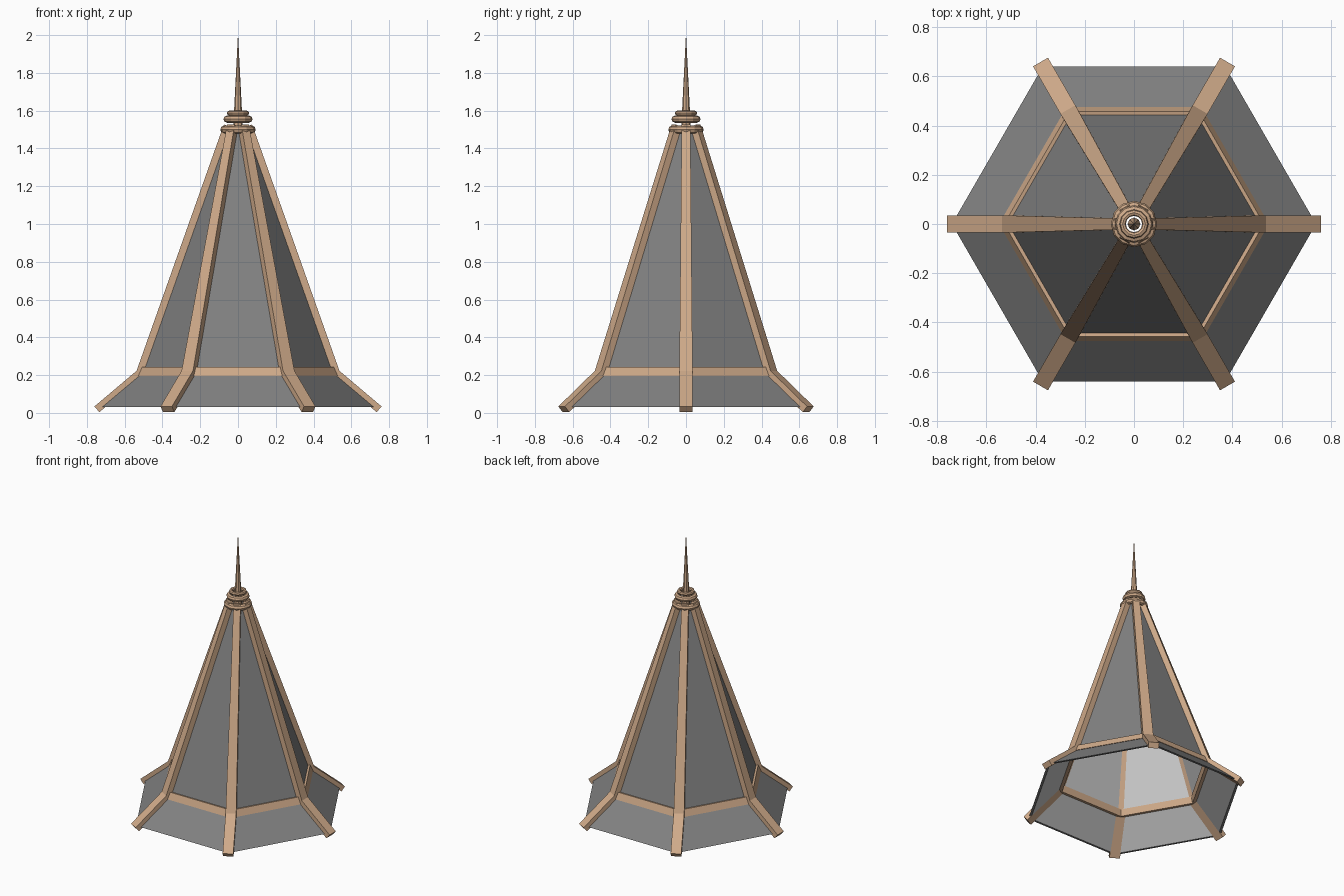
import bpy
import bmesh
from math import cos, sin, pi
from mathutils import Vector, Matrix

cube = bpy.data.objects.get("Cube")
if cube:
    bpy.data.objects.remove(cube)


def make_material(name, rgb):
    mat = bpy.data.materials.new(name)
    mat.use_nodes = True
    mat.diffuse_color = (*rgb, 1)
    mat.node_tree.nodes["Principled BSDF"].inputs["Base Color"].default_value = (*rgb, 1)
    return mat


wood = make_material("tan wood", (0.62, 0.40, 0.25))
slate = make_material("grey slate", (0.22, 0.22, 0.22))
lining = make_material("pale lining", (0.58, 0.58, 0.58))


def finish(name, bm, mats):
    bmesh.ops.recalc_face_normals(bm, faces=bm.faces)
    mesh = bpy.data.meshes.new(name)
    bm.to_mesh(mesh)
    bm.free()
    for mat in mats:
        mesh.materials.append(mat)
    obj = bpy.data.objects.new(name, mesh)
    bpy.context.collection.objects.link(obj)
    return obj


def revolve(name, profile, sides, mats, slots=None):
    """Sweep a closed (radius, z) profile round the z axis with flat sides."""
    bm = bmesh.new()
    loops = [[bm.verts.new((r * cos(2 * pi * i / sides), r * sin(2 * pi * i / sides), z))
              for r, z in profile] for i in range(sides)]
    n = len(profile)
    for i in range(sides):
        a, b = loops[i], loops[(i + 1) % sides]
        for j in range(n):
            k = (j + 1) % n
            face = bm.faces.new((a[j], b[j], b[k], a[k]))
            if slots:
                face.material_index = slots[j]
    return finish(name, bm, mats)


# Roof shell: slate outside, pale lining inside, open at the top
shell = [(0.74, 0.03), (0.52, 0.215), (0.058, 1.5),
         (0.048, 1.5), (0.51, 0.208), (0.722, 0.03)]
revolve("roof_panels", shell, 6, [slate, lining], [0, 0, 0, 1, 1, 0])

# Horizontal beam at the break in the roof slope
beam = [(a / cos(pi / 6), z) for a, z in
        [(0.475, 0.195), (0.457, 0.242), (0.425, 0.236), (0.435, 0.19)]]
revolve("ring_beam", beam, 6, [wood])

# Bent ribs on the six corners: radius, z, half width
path = [(0.747, 0.019, 0.035), (0.52, 0.211, 0.035), (0.056, 1.52, 0.023)]
half = 0.02
for i in range(6):
    bm = bmesh.new()
    points = [Vector((r, 0, z)) for r, z, w in path]
    dirs = [(q - p).normalized() for p, q in zip(points, points[1:])]
    normals = [Vector((d.z, 0, -d.x)) for d in dirs]
    mitre = (normals[0] + normals[1]).normalized()
    offsets = [normals[0], mitre / mitre.dot(normals[0]), normals[1]]
    sections = []
    for p, o, (r, z, w) in zip(points, offsets, path):
        sections.append([bm.verts.new(p + o * half * s + Vector((0, w * t, 0)))
                         for s, t in ((1, 1), (1, -1), (-1, -1), (-1, 1))])
    for a, b in zip(sections, sections[1:]):
        for j in range(4):
            k = (j + 1) % 4
            bm.faces.new((a[j], a[k], b[k], b[j]))
    bm.faces.new(sections[0])
    bm.faces.new(sections[-1])
    bmesh.ops.transform(bm, matrix=Matrix.Rotation(i * pi / 3, 3, 'Z'), verts=bm.verts)
    finish(f"corner_rib_{i + 1}", bm, [wood])

# Stacked finial rings: centre radius, z, tube radius
for i, (big, z, small) in enumerate([(0.073, 1.5, 0.021), (0.058, 1.555, 0.019),
                                     (0.046, 1.587, 0.013)]):
    tube = [(big + small * cos(pi * j / 4), z + small * sin(pi * j / 4)) for j in range(8)]
    revolve(f"finial_ring_{i + 1}", tube, 12, [wood])

# Spike
bm = bmesh.new()
bmesh.ops.create_cone(bm, cap_ends=True, segments=8, radius1=0.026, radius2=0.0005, depth=0.5,
                      matrix=Matrix.Translation((0, 0, 1.75)))
finish("spike", bm, [wood])
